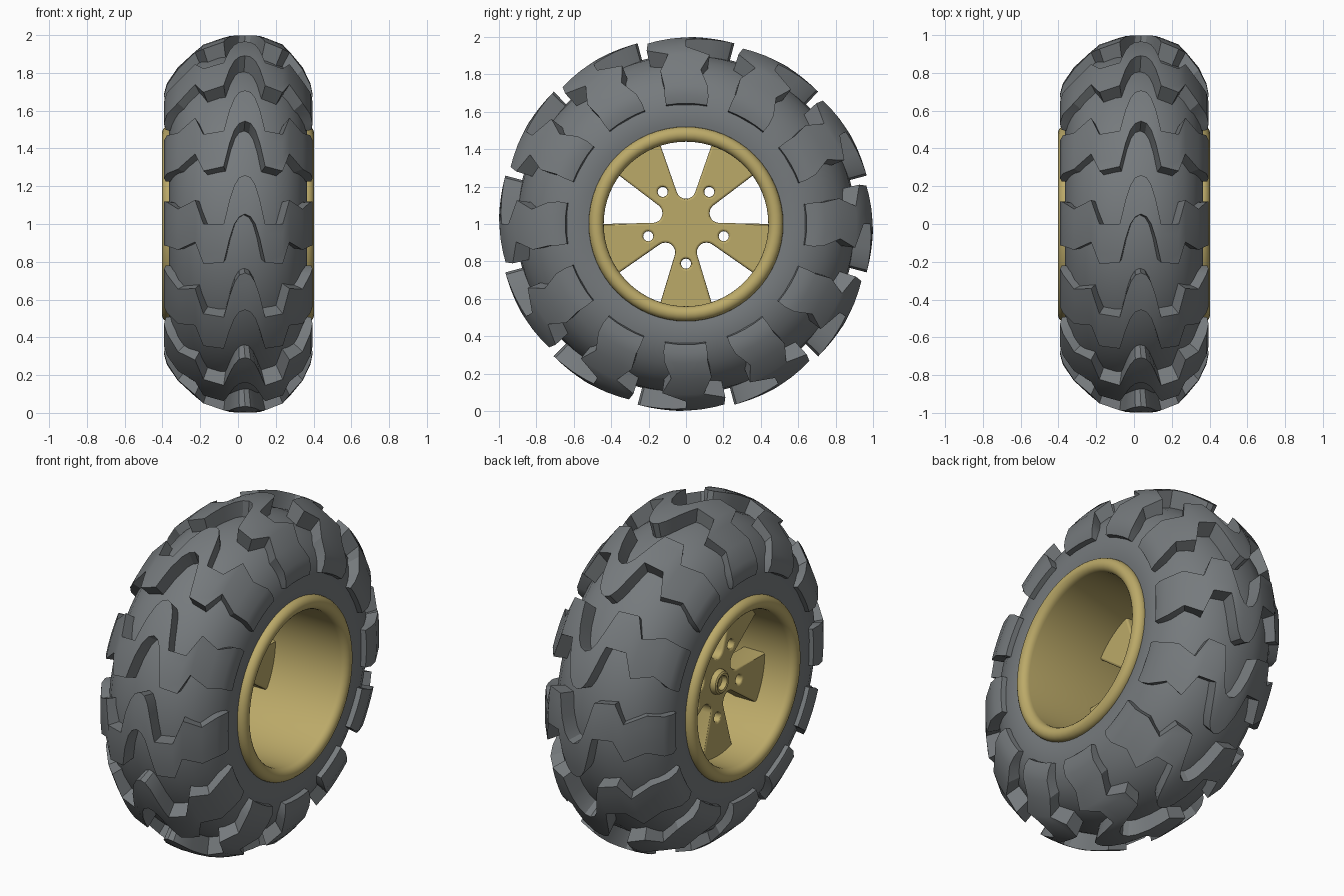
import bpy, bmesh, math
from math import sin, cos, radians, pi

if "Cube" in bpy.data.objects:
    bpy.data.objects.remove(bpy.data.objects["Cube"])

gold = bpy.data.materials.new("gold_paint")
gold.diffuse_color = (0.50, 0.40, 0.14, 1)
gold.use_nodes = True
gold.node_tree.nodes["Principled BSDF"].inputs["Base Color"].default_value = gold.diffuse_color
rubber = bpy.data.materials.new("rubber")
rubber.diffuse_color = (0.18, 0.195, 0.205, 1)
rubber.use_nodes = True
rubber.node_tree.nodes["Principled BSDF"].inputs["Base Color"].default_value = rubber.diffuse_color
AXLE_Z = 1.0


def polar(x, r, a):
    """Point on the wheel: a = 0 faces the front, a = 90 degrees is the top."""
    return (x, -r * cos(a), AXLE_Z + r * sin(a))


def smooth(ob, angle):
    bpy.ops.object.select_all(action='DESELECT')
    ob.select_set(True)
    bpy.context.view_layer.objects.active = ob
    bpy.ops.object.shade_smooth_by_angle(angle=radians(angle))


def finish(name, bm, mat, angle=30):
    bmesh.ops.remove_doubles(bm, verts=bm.verts, dist=1e-5)
    bmesh.ops.recalc_face_normals(bm, faces=bm.faces)
    me = bpy.data.meshes.new(name)
    bm.to_mesh(me)
    bm.free()
    ob = bpy.data.objects.new(name, me)
    bpy.context.collection.objects.link(ob)
    me.materials.append(mat)
    smooth(ob, angle)
    return ob


def lathe(name, profile, seg, mat, closed=True):
    """Spin an (x, radius) profile round the axle."""
    bm = bmesh.new()
    rings = [[bm.verts.new(polar(x, r, 2 * pi * k / seg)) for k in range(seg)]
             for x, r in profile]
    n = len(rings)
    for i in range(n if closed else n - 1):
        p, q = rings[i], rings[(i + 1) % n]
        for k in range(seg):
            j = (k + 1) % seg
            bm.faces.new((p[k], p[j], q[j], q[k]))
    return finish(name, bm, mat)


# Tyre body
half = [(0, .908), (.1, .9), (.19, .868), (.26, .82), (.315, .755), (.35, .68),
        (.365, .61), (.365, .54), (.345, .465)]
lathe("tyre_body", [(-x, r) for x, r in half[:0:-1]] + half, 60, rubber)

# Tread lugs: half stations (x, outer radius, start angle, end angle)
stations = [(0, 1, 3, 15), (.03, 1, 2.2, 14.3), (.055, .998, 0, 12),
            (.08, .995, -4.5, 7.5), (.098, .99, -9, 3), (.11, .986, -12, 0),
            (.21, .95, -12.8, 0), (.25, .913, -6, 8), (.33, .83, -9.5, 5.5),
            (.38, .745, -9, 9), (.393, .69, -9.5, 10), (.385, .645, -9.5, 10)]
full = [(-x, r, a, b) for x, r, a, b in stations[:0:-1]] + stations
LUGS, DIV = 12, 4
bm = bmesh.new()
for lug in range(LUGS):
    loops = []
    for x, r, a, b in full:
        xs = x + .037 * (1 - (x / .4) ** 2)
        angs = [radians(lug * 360 / LUGS + a + (b - a) * k / DIV) for k in range(DIV + 1)]
        # root of the lug is sunk into the tyre body
        top = [bm.verts.new(polar(xs, r, t)) for t in angs]
        low = [bm.verts.new(polar(xs * .8, .6 + (r - .6) * .66, t)) for t in reversed(angs)]
        loops.append(top + low)
    for p, q in zip(loops, loops[1:]):
        for k in range(len(p)):
            j = (k + 1) % len(p)
            bm.faces.new((p[k], p[j], q[j], q[k]))
    bm.faces.new(loops[0])
    bm.faces.new(loops[-1])
finish("tread_lugs", bm, rubber, angle=28)

# Rim barrel with a rolled lip on both sides
lip = [(.363 + .04 * cos(radians(d)), .48 + .04 * sin(radians(d)))
       for d in range(-90, 151, 20)] + [(.32, .47)]
lathe("rim", lip + [(-x, r) for x, r in reversed(lip)], 64, gold)

# Five-spoke disc: filled outline with bolt holes
crv = bpy.data.curves.new("spokes", 'CURVE')
crv.dimensions = '2D'
crv.fill_mode = 'BOTH'
crv.extrude = .06
crv.bevel_depth = .012
crv.bevel_resolution = 2
crv.offset = -.012


def spline(pts):
    s = crv.splines.new('POLY')
    s.points.add(len(pts) - 1)
    for p, (x, y) in zip(s.points, pts):
        p.co = (x, y, 0, 1)
    s.use_cyclic_u = True


def at(r, deg):
    return r * cos(radians(deg)), r * sin(radians(deg))


outline = []
for i in range(5):
    mid = 270 + 72 * i
    outline += [at(.458, mid + d) for d in (-18, -9, 0, 9, 18)]
    cx, cy = at(.187, mid + 36)
    for k in range(9):
        dx, dy = at(.052, mid + 36 - 108 - 18 * k)
        outline.append((cx + dx, cy + dy))
    hx, hy = at(.212, mid)
    hole = [at(.027, -22.5 * k) for k in range(16)]
    spline([(hx + x, hy + y) for x, y in hole])
spline(outline)
tmp = bpy.data.objects.new("spokes_curve", crv)
bpy.context.collection.objects.link(tmp)
deps = bpy.context.evaluated_depsgraph_get()
me = bpy.data.meshes.new_from_object(tmp.evaluated_get(deps))
bpy.data.objects.remove(tmp)
spokes = bpy.data.objects.new("spokes", me)
bpy.context.collection.objects.link(spokes)
spokes.rotation_euler = (pi / 2, 0, pi / 2)
spokes.location = (-.135, 0, AXLE_Z)
me.materials.clear()
me.materials.append(gold)
smooth(spokes, 30)

# Hub cap ring on the outer face
lathe("hub", [(-.17, .075), (-.22, .07), (-.236, .064), (-.242, .055), (-.239, .042),
              (-.21, .036), (-.21, 0)], 24, gold, closed=False)
